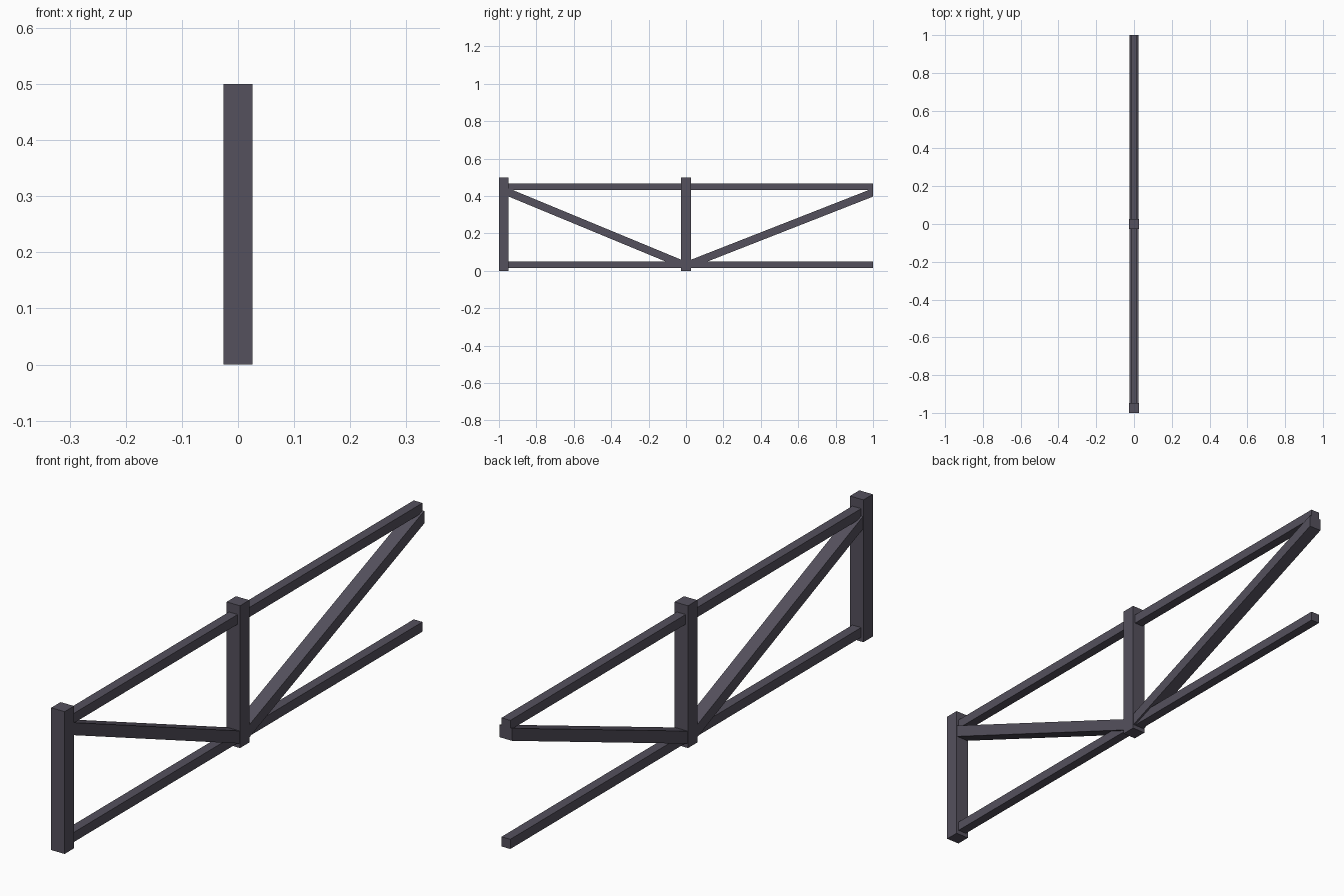
import bpy
import bmesh

cube = bpy.data.objects.get("Cube")
if cube:
    bpy.data.objects.remove(cube, do_unlink=True)

# Single dark violet-grey paint
COLOUR = (0.09, 0.082, 0.11, 1.0)
paint = bpy.data.materials.new("dark_grey_metal")
paint.use_nodes = True
paint.diffuse_color = COLOUR
paint.node_tree.nodes["Principled BSDF"].inputs["Base Color"].default_value = COLOUR


def beam(name, start, end, width, height):
    """Square beam between two (y, z) points, with upright end cuts."""
    bm = bmesh.new()
    bmesh.ops.create_cube(bm, size=1)
    for v in bm.verts:
        y, z = end if v.co.y > 0 else start
        v.co = (v.co.x * width, y, z + v.co.z * height)
    mesh = bpy.data.meshes.new(name)
    bm.to_mesh(mesh)
    bm.free()
    mesh.materials.append(paint)
    obj = bpy.data.objects.new(name, mesh)
    bpy.context.collection.objects.link(obj)
    return obj


POST, RAIL, BRACE = 0.052, 0.034, 0.048
HEIGHT = 0.5

# Upright posts at the front end and the middle
for name, y in (("front_post", -1 + POST / 2), ("middle_post", 0)):
    beam(name, (y - POST / 2, HEIGHT / 2), (y + POST / 2, HEIGHT / 2), POST, HEIGHT)

# Horizontal rails, open at the back end
for name, z in (("lower_rail", 0.032), ("upper_rail", 0.45)):
    beam(name, (-0.96, z), (1, z), RAIL, RAIL)

# Diagonal braces meeting at the foot of the middle post
foot = (0, 0.027)
beam("front_brace", (-0.955, 0.422), foot, BRACE, 0.044)
beam("back_brace", foot, (1, 0.419), BRACE, 0.044)
